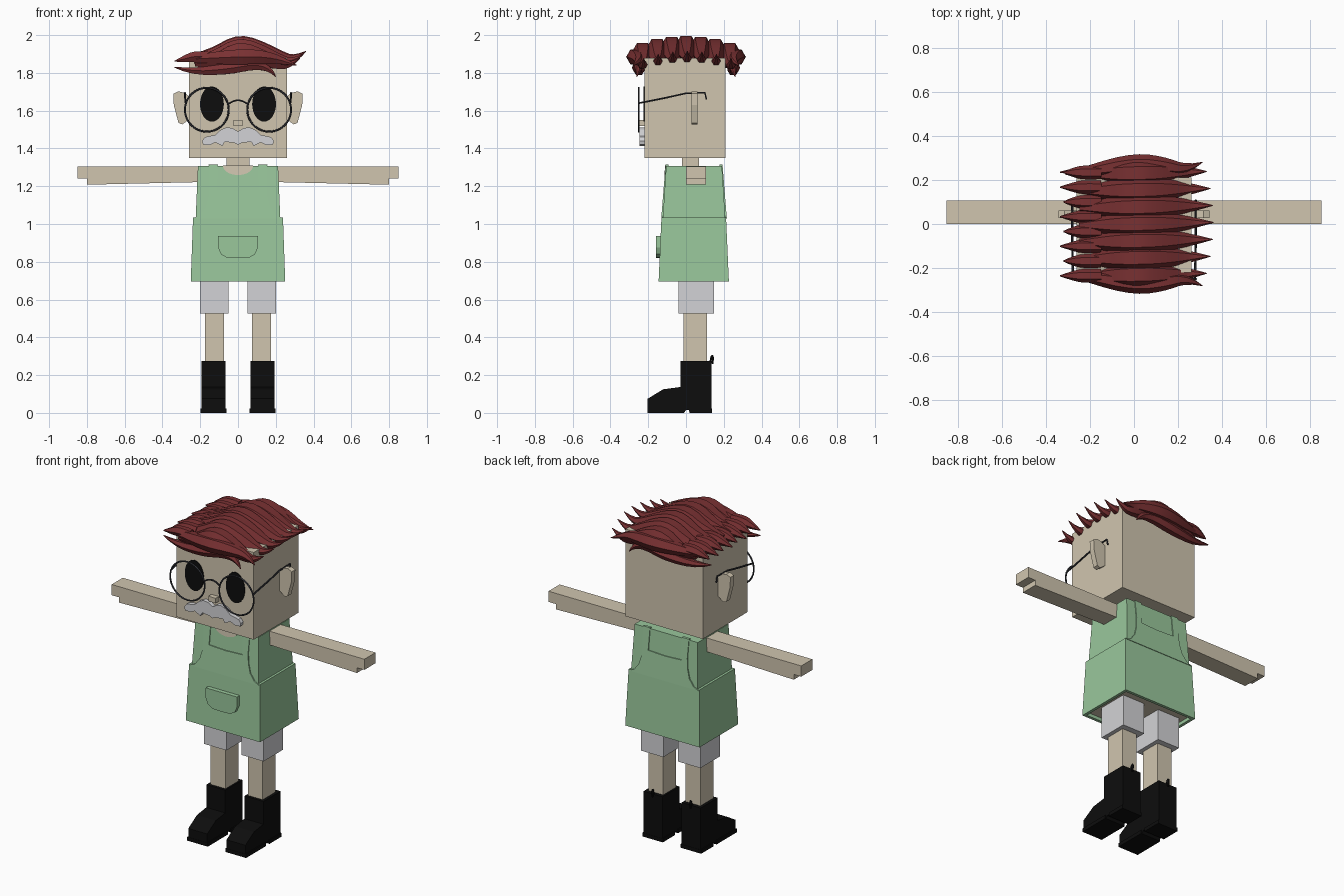
import bpy, bmesh, math
from mathutils import Vector

cube = bpy.data.objects.get("Cube")
if cube:
    bpy.data.objects.remove(cube, do_unlink=True)


def material(name, rgb):
    m = bpy.data.materials.new(name)
    m.use_nodes = True
    m.diffuse_color = (*rgb, 1)
    m.node_tree.nodes["Principled BSDF"].inputs["Base Color"].default_value = (*rgb, 1)
    return m


SKIN = material("skin", (0.63, 0.56, 0.43))
GREEN = material("apron green", (0.32, 0.57, 0.33))
GREY = material("pale grey", (0.65, 0.65, 0.67))
HAIR = material("auburn", (0.19, 0.03, 0.032))
BLACK = material("black", (0.004, 0.004, 0.004))
WIRE = material("wire grey", (0.03, 0.032, 0.04))


def finish(name, bm, mat):
    bmesh.ops.recalc_face_normals(bm, faces=bm.faces)
    mesh = bpy.data.meshes.new(name)
    bm.to_mesh(mesh)
    bm.free()
    mesh.materials.append(mat)
    ob = bpy.data.objects.new(name, mesh)
    bpy.context.collection.objects.link(ob)
    return ob


def box(name, x, y, z, mat, grow=(0, 0)):
    """Box from (min, max) ranges; grow widens the bottom in x and y."""
    bm = bmesh.new()
    bmesh.ops.create_cube(bm, size=1)
    for v in bm.verts:
        low = v.co.z < 0
        gx, gy = (grow[0], grow[1]) if low else (0, 0)
        v.co = (x[1] + gx if v.co.x > 0 else x[0] - gx,
                y[1] + gy if v.co.y > 0 else y[0] - gy,
                z[0] if low else z[1])
    return finish(name, bm, mat)


def prism(name, outline, span, mat, axis="y", lean=0, pivot=0):
    """Extrude a flat outline along x or y; lean shifts y with height."""
    bm = bmesh.new()
    ends = []
    for d in span:
        pts = [(u, d + lean * (w - pivot), w) if axis == "y" else (d, u, w) for u, w in outline]
        ends.append([bm.verts.new(p) for p in pts])
    a, b = ends
    bm.faces.new(a)
    bm.faces.new(b[::-1])
    for i in range(len(a)):
        j = (i + 1) % len(a)
        bm.faces.new((a[i], a[j], b[j], b[i]))
    return finish(name, bm, mat)


def mirrored(half):
    return half + [(-x, z) for x, z in reversed(half) if x > 0]


def ellipse(cx, cz, rx, rz, n=32, turn=1.0):
    return [(cx + rx * math.cos(2 * math.pi * turn * i / n),
             cz + rz * math.sin(2 * math.pi * turn * i / n)) for i in range(n)]


def tube(name, pts, mat, sides=1, kind="NURBS"):
    """Tapered tube through (x, y, z, radius) points."""
    cu = bpy.data.curves.new(name, "CURVE")
    cu.dimensions = "3D"
    cu.bevel_depth = 1
    cu.bevel_resolution = sides
    cu.resolution_u = 3
    cu.use_fill_caps = True
    sp = cu.splines.new(kind)
    sp.points.add(len(pts) - 1)
    for p, (x, y, z, r) in zip(sp.points, pts):
        p.co = (x, y, z, 1)
        p.radius = r
    if kind == "NURBS":
        sp.order_u = 3
        sp.use_endpoint_u = True
    cu.materials.append(mat)
    ob = bpy.data.objects.new(name, cu)
    bpy.context.collection.objects.link(ob)
    bpy.ops.object.select_all(action="DESELECT")
    ob.select_set(True)
    bpy.context.view_layer.objects.active = ob
    bpy.ops.object.convert(target="MESH")
    bpy.ops.object.shade_smooth_by_angle(angle=math.radians(35))


# Head, neck and torso
box("head", (-0.26, 0.26), (-0.22, 0.21), (1.35, 1.88), SKIN)
box("neck", (-0.06, 0.06), (-0.02, 0.07), (1.28, 1.35), SKIN)
box("shirt", (-0.212, 0.212), (-0.105, 0.19), (1.03, 1.308), GREEN, (0.012, 0.018))
skirt = box("skirt", (-0.238, 0.238), (-0.13, 0.212), (0.695, 1.035), GREEN, (0.012, 0.015))

# Recessed underside of the skirt showing the body
skirt.data.materials.append(SKIN)
bm = bmesh.new()
bm.from_mesh(skirt.data)
under = min(bm.faces, key=lambda f: f.calc_center_median().z)
bmesh.ops.inset_region(bm, faces=[under], thickness=0.025)
bmesh.ops.inset_region(bm, faces=[under], thickness=0.001, depth=-0.02)
under.material_index = 1
bm.to_mesh(skirt.data)
bm.free()

# Apron bib with straps, front and back, plus pocket and neckline
bib = mirrored([(0, 1.03), (0.234, 1.03), (0.2, 1.045), (0.17, 1.085), (0.155, 1.14),
                (0.15, 1.2), (0.155, 1.314), (0.107, 1.314), (0.112, 1.18), (0, 1.175)])
prism("bib_front", bib, (-0.131, -0.115), GREEN, lean=0.08, pivot=1.03)
prism("bib_back", bib, (0.2, 0.216), GREEN, lean=-0.08, pivot=1.03)
pocket = mirrored([(0, 0.82), (0.06, 0.822), (0.09, 0.84), (0.105, 0.875), (0.105, 0.937), (0, 0.937)])
prism("pocket", pocket, (-0.16, -0.125), GREEN)
neckline = [(x, z) for x, z in ellipse(0, 1.309, 0.08, -0.05, 16, 0.5 * 16 / 15)]
prism("neckline", neckline, (-0.111, -0.1), SKIN, lean=0.06, pivot=1.309)

# Face
prism("nose", [(-0.025, 1.52), (0.025, 1.52), (0.025, 1.55), (-0.025, 1.55)], (-0.25, -0.215), SKIN)
moustache = mirrored([(0, 1.49), (0.03, 1.508), (0.06, 1.512), (0.09, 1.5), (0.12, 1.472),
                      (0.175, 1.46), (0.19, 1.44), (0.185, 1.42), (0.15, 1.418), (0.12, 1.432),
                      (0.083, 1.413), (0.07, 1.435), (0.02, 1.43), (0, 1.42)])
prism("moustache", moustache, (-0.245, -0.215), GREY)
tube("glasses_bridge", [(-0.05, -0.25, 1.635, 0.005), (-0.025, -0.25, 1.655, 0.005),
                        (0.025, -0.25, 1.655, 0.005), (0.05, -0.25, 1.635, 0.005)], WIRE)

# Paired parts
boot = [(-0.203, 0), (-0.203, 0.075), (-0.12, 0.125), (-0.03, 0.137), (-0.03, 0.275), (0.135, 0.275),
        (0.135, 0), (0.02, 0), (0.015, 0.015), (0, 0.015), (-0.01, 0)]
for side, s in (("left", 1), ("right", -1)):
    def span(a, b):
        return tuple(sorted((s * a, s * b)))

    prism(side + "_eye", ellipse(s * 0.138, 1.635, 0.063, 0.093), (-0.224, -0.216), BLACK)
    ear = [(0.25, 1.67), (0.285, 1.695), (0.315, 1.702), (0.342, 1.69), (0.34, 1.63),
           (0.315, 1.535), (0.295, 1.527), (0.25, 1.56)]
    prism(side + "_ear", [(s * x, z) for x, z in ear], (0.028, 0.062), SKIN)
    bpy.ops.mesh.primitive_torus_add(location=(s * 0.165, -0.25, 1.605), rotation=(math.pi / 2, 0, 0),
                                     major_radius=0.116, minor_radius=0.005,
                                     major_segments=40, minor_segments=6)
    rim = bpy.context.object
    rim.name = side + "_glasses_rim"
    rim.data.materials.append(WIRE)
    bpy.ops.object.shade_smooth()
    tube(side + "_glasses_arm", [(s * x, y, z, 0.005) for x, y, z in
                                 ((0.277, -0.25, 1.64), (0.28, -0.1, 1.67), (0.28, 0, 1.692),
                                  (0.28, 0.1, 1.695), (0.28, 0.108, 1.66))], WIRE, kind="POLY")
    # Arms with a stepped hand
    arm = [(0.2, 1.222), (0.5, 1.215), (0.8, 1.208), (0.8, 1.24), (0.85, 1.24), (0.85, 1.305), (0.2, 1.305)]
    prism(side + "_arm", [(s * x, z) for x, z in arm], (0, 0.107), SKIN)
    # Legs and boots
    box(side + "_short_leg", span(0.05, 0.2), (-0.04, 0.147), (0.525, 0.72), GREY)
    box(side + "_leg", span(0.075, 0.175), (-0.013, 0.112), (0.25, 0.53), SKIN)
    prism(side + "_boot", boot, span(0.065, 0.192), BLACK, axis="x")
    box(side + "_boot_sole", span(0.06, 0.198), (-0.205, -0.012), (0, 0.022), BLACK)
    box(side + "_boot_heel", span(0.06, 0.198), (0.02, 0.137), (0, 0.022), BLACK)
    tube(side + "_boot_loop", [(s * 0.128, 0.128, 0.26, 0.006), (s * 0.128, 0.133, 0.3, 0.006),
                               (s * 0.128, 0.145, 0.305, 0.006), (s * 0.128, 0.14, 0.26, 0.006)], BLACK)

# Swept hair: long locks across the top, tips curling up on one side
lock = [(-0.25, 1.885, 0.015), (-0.13, 1.89, 0.045), (0, 1.955, 0.06), (0.11, 1.925, 0.056),
        (0.23, 1.885, 0.034), (0.3, 1.875, 0.018), (0.36, 1.915, 0.002)]
for i in range(7):
    y = (i - 3) * 0.077
    tip = 1 - 1.6 * y * y
    tube(f"hair_lock_{i + 1}", [(x * tip, y + 0.02 * x, z - 0.7 * y * y, r) for x, z, r in lock], HAIR)

# Short tufts on the other side
for i in range(8):
    y = -0.235 + i * 0.067
    reach = -0.335 + 0.015 * (i % 2)
    tube(f"hair_tuft_{i + 1}", [(-0.15, y, 1.885, 0.03), (-0.22, y, 1.89, 0.034),
                                (-0.28, y, 1.875, 0.022), (reach, y, 1.862, 0.003)], HAIR)

# Locks hanging over the front and back edges of the head
for side, s in (("front", -1), ("back", 1)):
    tube(f"hair_{side}_upper", [(-0.31, s * 0.225, 1.87, 0.003), (-0.2, s * 0.24, 1.875, 0.03),
                                (0, s * 0.275, 1.885, 0.048), (0.13, s * 0.265, 1.885, 0.042),
                                (0.24, s * 0.245, 1.865, 0.022), (0.31, s * 0.28, 1.84, 0.002)], HAIR)
    tube(f"hair_{side}_lower", [(-0.335, s * 0.235, 1.83, 0.003), (-0.25, s * 0.24, 1.805, 0.02),
                                (-0.05, s * 0.255, 1.82, 0.034), (0.08, s * 0.25, 1.845, 0.03),
                                (0.17, s * 0.25, 1.825, 0.018), (0.2, s * 0.26, 1.78, 0.002)], HAIR)
